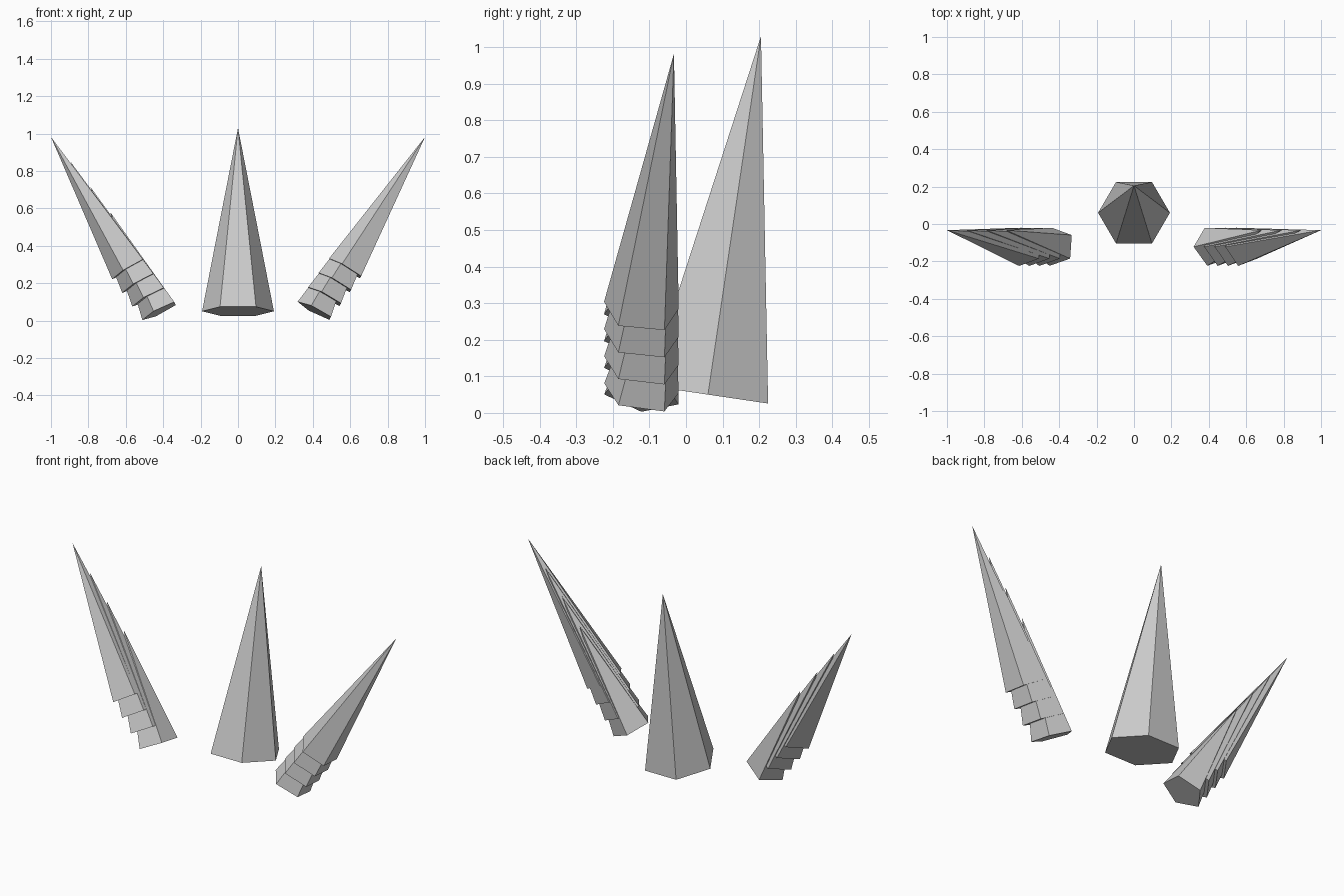
import bpy, bmesh
from math import atan2, asin, cos, sin, tau
from mathutils import Matrix, Vector

if "Cube" in bpy.data.objects:
    bpy.data.objects.remove(bpy.data.objects["Cube"])


def add_spike(bm, base, apex, radius, sides, phase):
    """Closed pyramid whose base is square to the line from base to apex."""
    base, apex = Vector(base), Vector(apex)
    axis = (apex - base).normalized()
    rot = (Matrix.Rotation(atan2(axis.x, axis.z), 3, 'Y')
           @ Matrix.Rotation(-asin(axis.y), 3, 'X'))
    ring = []
    for i in range(sides):
        a = phase + i * tau / sides
        ring.append(bm.verts.new(base + rot @ Vector((cos(a), sin(a), 0)) * radius))
    tip = bm.verts.new(apex)
    bm.faces.new(ring[::-1])
    for i in range(sides):
        bm.faces.new((ring[i], ring[(i + 1) % sides], tip))


def make_object(name, spikes):
    bm = bmesh.new()
    for s in spikes:
        add_spike(bm, *s)
    mesh = bpy.data.meshes.new(name)
    bm.to_mesh(mesh)
    bm.free()
    bpy.context.collection.objects.link(bpy.data.objects.new(name, mesh))


# Central six-sided spike, leaning back
make_object("center_spike", [((0, 0.06, 0.05), (0, 0.205, 1.03), 0.192, 6, 0)])

# Side stacks: four overlapping five-sided spikes, longer toward the outside
for side, name in ((-1, "left_spikes"), (1, "right_spikes")):
    make_object(name, [
        ((side * (0.415 + 0.055 * k), -0.122, 0.052 + 0.075 * k),
         (side * (0.683 + 0.1057 * k), -0.033, 0.58 + 0.134 * k),
         0.108, 5, tau / 10)
        for k in range(4)])
